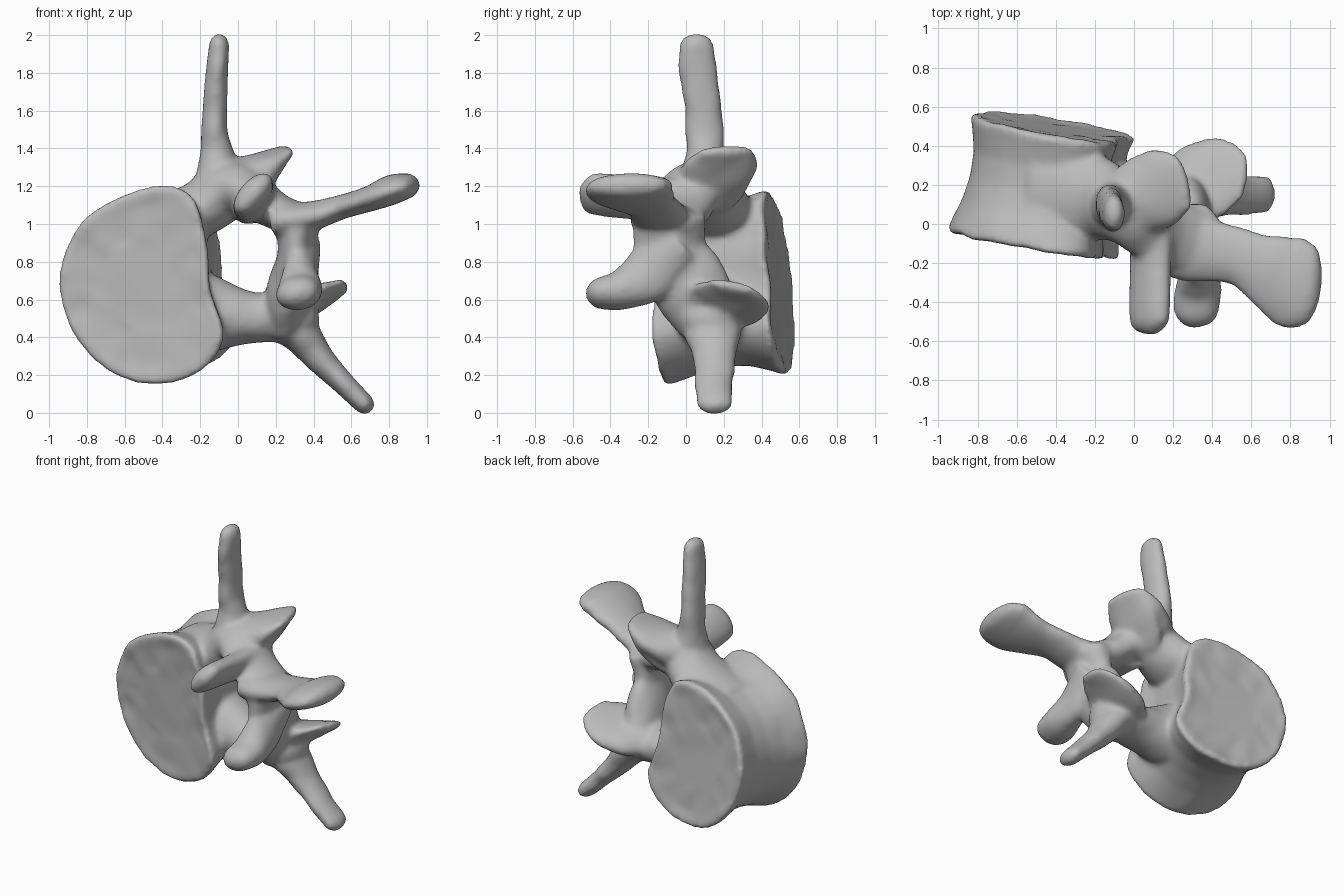
import bpy, bmesh, math
from mathutils import Vector, noise

cube = bpy.data.objects.get("Cube")
if cube:
    bpy.data.objects.remove(cube, do_unlink=True)

bone = bpy.data.materials.new("bone grey")
bone.use_nodes = True
GREY = (0.5, 0.5, 0.5, 1)
bone.diffuse_color = GREY
bone.node_tree.nodes["Principled BSDF"].inputs["Base Color"].default_value = GREY

bm = bmesh.new()
Y = (0, 1, 0)


def spline(pts, steps, closed=False):
    """Catmull-Rom curve through points of any dimension."""
    n, out = len(pts), []
    for i in range(n if closed else n - 1):
        quad = [pts[(i + k) % n] if closed else pts[min(max(i + k, 0), n - 1)]
                for k in (-1, 0, 1, 2)]
        for s in range(steps):
            t = s / steps
            out.append([0.5 * (2 * b + (c - a) * t + (2 * a - 5 * b + 4 * c - d) * t**2
                               + (3 * b - a - 3 * c + d) * t**3) for a, b, c, d in zip(*quad)])
    return out if closed else out + [list(pts[-1])]


def loft(rings):
    """Closed solid through matching rings of points."""
    loops = [[bm.verts.new(p) for p in ring] for ring in rings]
    n = len(loops[0])
    for a, b in zip(loops, loops[1:]):
        for i in range(n):
            bm.faces.new((a[i], a[(i + 1) % n], b[(i + 1) % n], b[i]))
    bm.faces.new(loops[0][::-1])
    bm.faces.new(loops[-1])


def process(wide, *stations):
    """Flattened branch: stations are x, y, z, half width, half thickness."""
    path = spline(stations, 6)
    rings = []
    for i, st in enumerate(path):
        p = Vector(st[:3])
        along = (Vector(path[min(i + 1, len(path) - 1)][:3])
                 - Vector(path[max(i - 1, 0)][:3])).normalized()
        thick = along.cross(Vector(wide)).normalized()
        across = thick.cross(along)
        # the last station gets a rounded tip
        tip = [(0, 1)]
        if i == len(path) - 1:
            tip += [(math.sin(a), math.cos(a)) for a in (0.4, 0.8, 1.2, 1.45)]
        for push, scale in tip:
            rings.append([p + along * push * st[4] * 1.1
                          + (across * st[3] * math.cos(a) + thick * st[4] * math.sin(a)) * scale
                          for a in (math.tau * k / 24 for k in range(24))])
    loft(rings)


# Vertebral body: rim outline relative to the centre, waisted between tilted end faces
outline = spline([(.1, -.53), (-.13, -.48), (-.33, -.3), (-.43, -.03), (-.38, .22), (-.23, .4),
                  (.07, .52), (.27, .47), (.35, .22), (.37, -.03), (.44, -.28), (.32, -.46)],
                 6, True)
rings = []
for s, scale in ((.03, .5), (.02, .8), (0, .97), (.03, 1.01), (.12, .98), (.3, .91), (.5, .87),
                 (.7, .88), (.88, .96), (.97, 1.01), (1, .97), (.98, .8), (.97, .5)):
    ring = []
    for u, v in outline:
        # the side towards the canal is less waisted
        side = max(scale, .92) if u > 0 and .1 < s < .9 else scale
        x = u * side * (1 + (.08 if u > 0 else -.17) * s)
        z = v * scale * (1 - .08 * s)
        y = -.12 + .63 * s - .17 * x - (.03 + .07 * s) * z
        ring.append((x - .52 + .05 * s, y, z + .68 + .015 * s))
    rings.append(ring)
loft(rings)

# Upper pedicle and lamina
process(Y, (-.5, .18, .97, .27, .15), (-.22, .14, 1.07, .22, .15), (-.05, .08, 1.18, .18, .16),
        (.08, 0, 1.15, .18, .12), (.2, -.05, 1.07, .18, .1), (.35, -.1, 1.02, .17, .08))
# Upper transverse process
process(Y, (-.1, .1, 1.15, .13, .15), (-.11, .1, 1.36, .11, .095), (-.125, .1, 1.5, .1, .07),
        (-.115, .07, 1.75, .103, .062), (-.1, .05, 1.95, .092, .054))
# Upper rear articular lobe and the facet below it
process((0, .95, .2), (-.06, .1, 1.2, .17, .13), (.06, .15, 1.25, .2, .12),
        (.16, .19, 1.32, .2, .075), (.245, .21, 1.38, .15, .035))
process((0, .95, .2), (.04, .1, 1.12, .15, .06), (.12, .17, 1.22, .18, .055),
        (.22, .21, 1.355, .15, .035))
# Upper front articular process
process((.6, 0, .7), (.09, .05, 1.12, .14, .1), (.085, -.2, 1.13, .135, .08),
        (.08, -.4, 1.15, .14, .075), (.08, -.49, 1.16, .135, .07))
# Spinous process
process(Y, (.2, -.09, 1.02, .19, .1), (.38, -.13, 1.04, .17, .08), (.55, -.175, 1.09, .15, .065),
        (.7, -.24, 1.135, .2, .068), (.81, -.29, 1.18, .245, .08), (.885, -.3, 1.2, .22, .07))
# Lower lamina
process(Y, (.32, -.08, 1.06, .19, .14), (.3, -.08, .85, .19, .09),
        (.275, .02, .67, .21, .12), (.25, .11, .52, .18, .12))
# Lower front articular process
process((1, 0, .25), (.34, -.03, .9, .1, .12), (.335, -.19, .74, .09, .15),
        (.33, -.33, .655, .12, .11), (.315, -.43, .635, .12, .09))
# Lower pedicle
process(Y, (-.35, .15, .55, .25, .26), (-.12, .13, .52, .2, .2),
        (.06, .12, .505, .17, .14), (.3, .13, .5, .17, .12))
# Lower transverse process
process(Y, (.2, .13, .53, .17, .15), (.32, .14, .43, .15, .11), (.43, .15, .29, .115, .08),
        (.555, .15, .16, .108, .062), (.665, .15, .05, .103, .056))
# Lower rear articular lobe
process((0, 1, -.25), (.24, .14, .56, .19, .11), (.35, .22, .58, .215, .08),
        (.47, .24, .63, .205, .045), (.55, .24, .67, .13, .03))

# Light surface unevenness on the bone
bmesh.ops.recalc_face_normals(bm, faces=bm.faces)
for v in bm.verts:
    v.co += Vector((0, .015, 0)) * noise.noise(v.co * 9)

mesh = bpy.data.meshes.new("vertebra")
bm.to_mesh(mesh)
bm.free()
mesh.materials.append(bone)
vertebra = bpy.data.objects.new("vertebra", mesh)
bpy.context.collection.objects.link(vertebra)

# Fuse the parts into one skin and soften the joints
remesh = vertebra.modifiers.new("fuse", "REMESH")
remesh.mode = "VOXEL"
remesh.voxel_size = 0.016
remesh.use_smooth_shade = True
soften = vertebra.modifiers.new("soften", "SMOOTH")
soften.factor = 0.5
soften.iterations = 14
